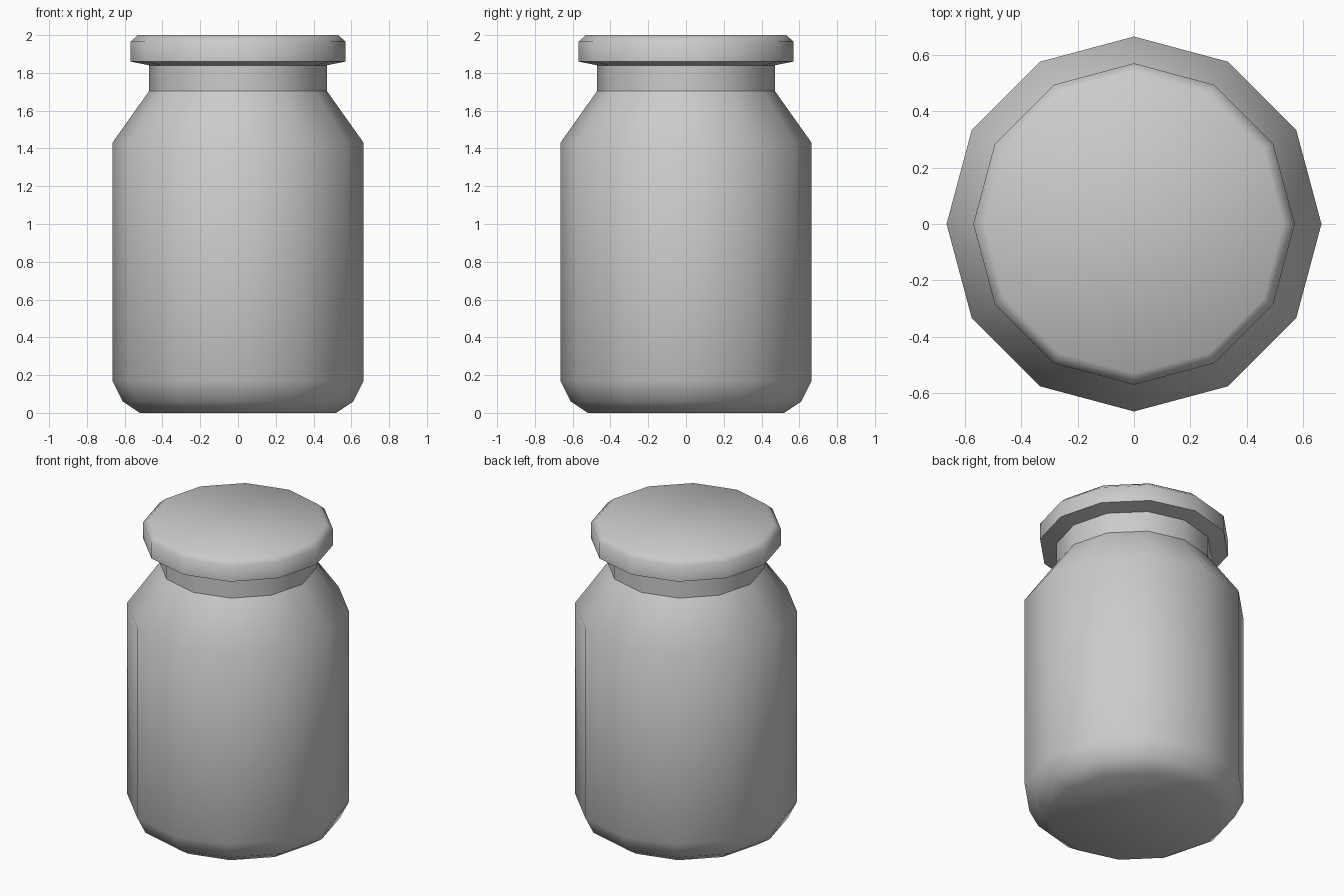
import bpy, bmesh, math

cube = bpy.data.objects.get("Cube")
if cube:
    bpy.data.objects.remove(cube, do_unlink=True)

SIDES = 12

grey = bpy.data.materials.new("light_grey")
grey.use_nodes = True
COLOUR = (0.6, 0.6, 0.6, 1)
grey.diffuse_color = COLOUR
grey.node_tree.nodes["Principled BSDF"].inputs["Base Color"].default_value = COLOUR


def turned(name, profile, cap_bottom=False, cap_top=False):
    """Sweep a (radius, height) profile around z as a twelve-sided part."""
    bm = bmesh.new()
    rings = []
    for r, z in profile:
        angles = [math.tau * i / SIDES for i in range(SIDES)]
        rings.append([bm.verts.new((r * math.cos(a), r * math.sin(a), z)) for a in angles])
    for low, high in zip(rings, rings[1:]):
        for i in range(SIDES):
            j = (i + 1) % SIDES
            bm.faces.new((low[i], low[j], high[j], high[i]))
    if cap_bottom:
        bm.faces.new(rings[0][::-1])
    if cap_top:
        bm.faces.new(rings[-1])
    mesh = bpy.data.meshes.new(name)
    bm.to_mesh(mesh)
    bm.free()
    mesh.materials.append(grey)
    obj = bpy.data.objects.new(name, mesh)
    bpy.context.collection.objects.link(obj)
    bpy.ops.object.select_all(action='DESELECT')
    obj.select_set(True)
    bpy.context.view_layer.objects.active = obj
    bpy.ops.object.shade_smooth_by_angle(angle=math.radians(60))
    return obj


# Body with rounded base and sloping shoulder
turned("jar_body", [(0.52, 0), (0.61, 0.06), (0.665, 0.17), (0.665, 1.43), (0.47, 1.705)],
       cap_bottom=True)

# Straight neck
turned("jar_neck", [(0.47, 1.705), (0.47, 1.84)])

# Lid with sloped underside and bevelled top edge
turned("lid", [(0.47, 1.84), (0.57, 1.86), (0.57, 1.965), (0.53, 2.0)], cap_top=True)
